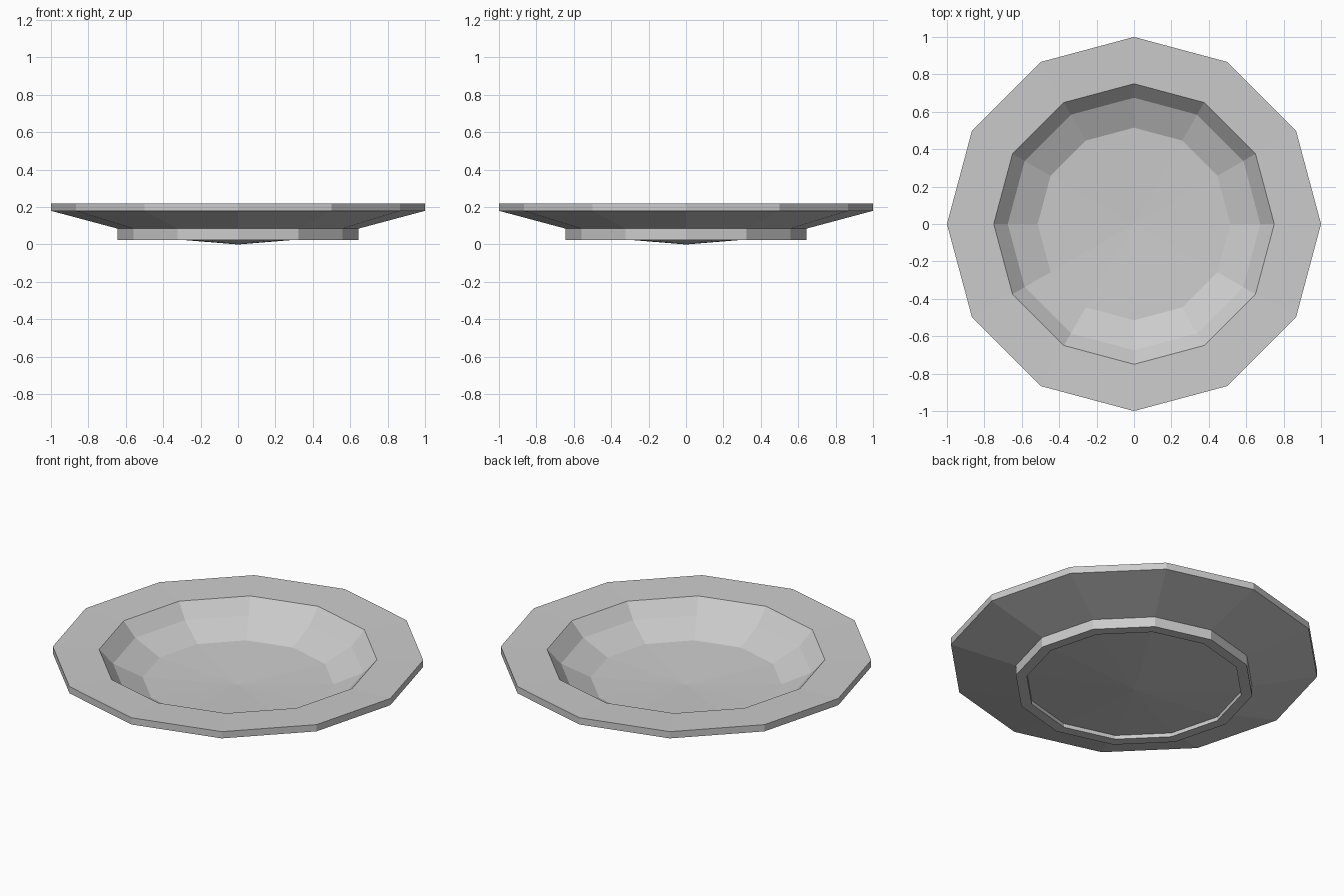
import bpy, bmesh
from math import radians, cos, sin

if "Cube" in bpy.data.objects:
    bpy.data.objects.remove(bpy.data.objects["Cube"])

SIDES = 12

# Closed half-profile (radius, height): dish floor, wall, rim, underside, foot ring, base
profile = [
    (0.0, 0.035), (0.515, 0.058), (0.675, 0.132), (0.75, 0.213),
    (1.0, 0.22), (1.0, 0.18),
    (0.645, 0.085), (0.645, 0.025), (0.585, 0.025), (0.585, 0.048),
    (0.0, 0.0),
]


def lathe(name, points, sides):
    """Turn a profile around z into a flat-faced solid."""
    bm = bmesh.new()
    rings = []
    for r, z in points:
        n = 1 if r == 0 else sides
        rings.append([bm.verts.new((r * cos(radians(360 * i / sides)),
                                    r * sin(radians(360 * i / sides)), z))
                      for i in range(n)])
    for a, b in zip(rings, rings[1:]):
        for i in range(sides):
            j = (i + 1) % sides
            quad = [a[i % len(a)], b[i % len(b)], b[j % len(b)], a[j % len(a)]]
            bm.faces.new(list(dict.fromkeys(quad)))
    bmesh.ops.recalc_face_normals(bm, faces=bm.faces)
    mesh = bpy.data.meshes.new(name)
    bm.to_mesh(mesh)
    bm.free()
    obj = bpy.data.objects.new(name, mesh)
    bpy.context.collection.objects.link(obj)
    return obj


# Shallow plate with a wide rim and foot ring
lathe("plate", profile, SIDES)
